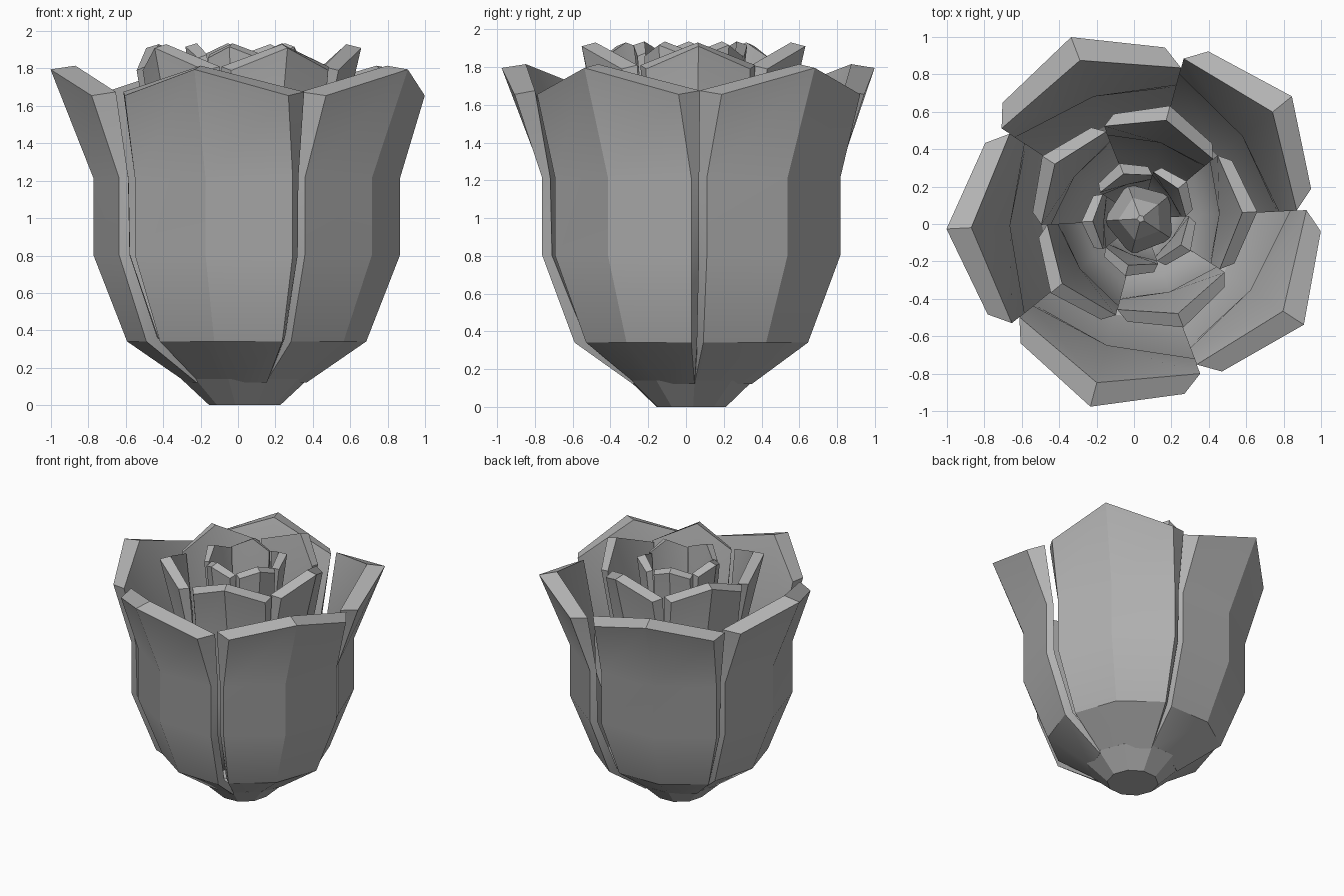
import bpy, bmesh
from math import radians, sin, cos, pi
from mathutils import Vector

cube = bpy.data.objects.get("Cube")
if cube:
    bpy.data.objects.remove(cube)

CX, CY = 0.036, 0.028      # axis of the flower

grey = bpy.data.materials.new("petal_grey")
grey.use_nodes = True
COLOUR = (0.45, 0.45, 0.45, 1)
grey.diffuse_color = COLOUR
grey.node_tree.nodes["Principled BSDF"].inputs["Base Color"].default_value = COLOUR


def polar(r, deg, z):
    a = radians(deg)
    return Vector((CX + r * cos(a), CY + r * sin(a), z))


def finish(bm, name, angle=30):
    bmesh.ops.recalc_face_normals(bm, faces=bm.faces)
    mesh = bpy.data.meshes.new(name)
    bm.to_mesh(mesh)
    bm.free()
    mesh.materials.append(grey)
    ob = bpy.data.objects.new(name, mesh)
    bpy.context.collection.objects.link(ob)
    bpy.ops.object.select_all(action='DESELECT')
    bpy.context.view_layer.objects.active = ob
    ob.select_set(True)
    bpy.ops.object.shade_smooth_by_angle(angle=radians(angle))


# Petal rows from bottom to rim: height, then (start, middle, end) radii
OUTER = [(0.12, (0.31, 0.31, 0.33)), (0.34, (0.61, 0.63, 0.65)),
         (0.80, (0.79, 0.81, 0.83)), (1.21, (0.79, 0.81, 0.83)),
         (1.79, (0.925, 1.04, 0.965))]
INNER = [(0.16, (0.26, 0.22, 0.30)), (0.36, (0.55, 0.53, 0.60)),
         (0.80, (0.73, 0.70, 0.79)), (1.21, (0.74, 0.70, 0.80)),
         (1.81, (0.835, 0.907, 0.887))]
OUT_SPREAD = [36, 33, 33, 33, 29]
IN_SPREAD = [38, 36, 36, 36, 36]


def petal(name, turn, scale, z0, top, drop, thick):
    """Thick three-column petal, pointed at the rim, with bevelled sides."""
    bm = bmesh.new()
    stretch = (top - z0) / (1.81 - 0.12)

    def layer(rows, spreads, inside):
        grid = []
        for i, ((z, radii), spread) in enumerate(zip(rows, spreads)):
            line = []
            for j, r in enumerate(radii):
                if inside:                       # adjust wall thickness
                    r = OUTER[i][1][j] - (OUTER[i][1][j] - r) * thick
                h = z0 + (z - 0.12) * stretch
                if i == len(rows) - 1 and j != 1:
                    h -= drop
                line.append(bm.verts.new(polar(r * scale, turn + (j - 1) * spread, h)))
            grid.append(line)
        return grid

    a = layer(OUTER, OUT_SPREAD, False)
    b = layer(INNER, IN_SPREAD, True)
    n = len(a) - 1
    for i in range(n):
        for g in (a, b):
            for j in range(2):
                bm.faces.new((g[i][j], g[i][j + 1], g[i + 1][j + 1], g[i + 1][j]))
        for j in (0, 2):                         # side walls
            bm.faces.new((a[i][j], a[i + 1][j], b[i + 1][j], b[i][j]))
    for i in (0, n):                             # bottom and rim
        for j in range(2):
            bm.faces.new((a[i][j], a[i][j + 1], b[i][j + 1], b[i][j]))
    finish(bm, name)


# Three whorls of five petals
WHORLS = [("outer_petal", 183, 1.0, 0.12, 1.815, 0.14, 1.0),
          ("middle_petal", 219.5, 0.60, 0.22, 1.93, 0.12, 1.0),
          ("inner_petal", 183, 0.305, 0.35, 1.935, 0.06, 1.5)]
for name, start, *shape in WHORLS:
    for k in range(5):
        petal(f"{name}_{k + 1}", start + 72 * k, *shape)


def lathe(name, rows, sides, turn, angle):
    """Faceted solid from (radius, height) rows; closed at both ends."""
    bm = bmesh.new()
    rings = [[bm.verts.new(polar(r, turn + 360 * k / sides, z)) for k in range(sides)]
             for r, z in rows]
    for lo, hi in zip(rings, rings[1:]):
        for k in range(sides):
            m = (k + 1) % sides
            bm.faces.new((lo[k], lo[m], hi[m], hi[k]))
    bm.faces.new(rings[0])
    bm.faces.new(rings[-1])
    bmesh.ops.remove_doubles(bm, verts=bm.verts, dist=0.0001)
    finish(bm, name, angle)


# Base cup that the petals grow from, and the closed bud in the heart
lathe("base_cup", [(0.19, 0), (0.34, 0.14), (0.30, 0.22), (0.05, 0.24)], 10, 3, 20)
lathe("heart_bud", [(0.06, 0.22), (0.17, 0.60), (0.20, 0.85), (0.12, 1.10), (0.02, 1.20)], 5, 39, 20)
